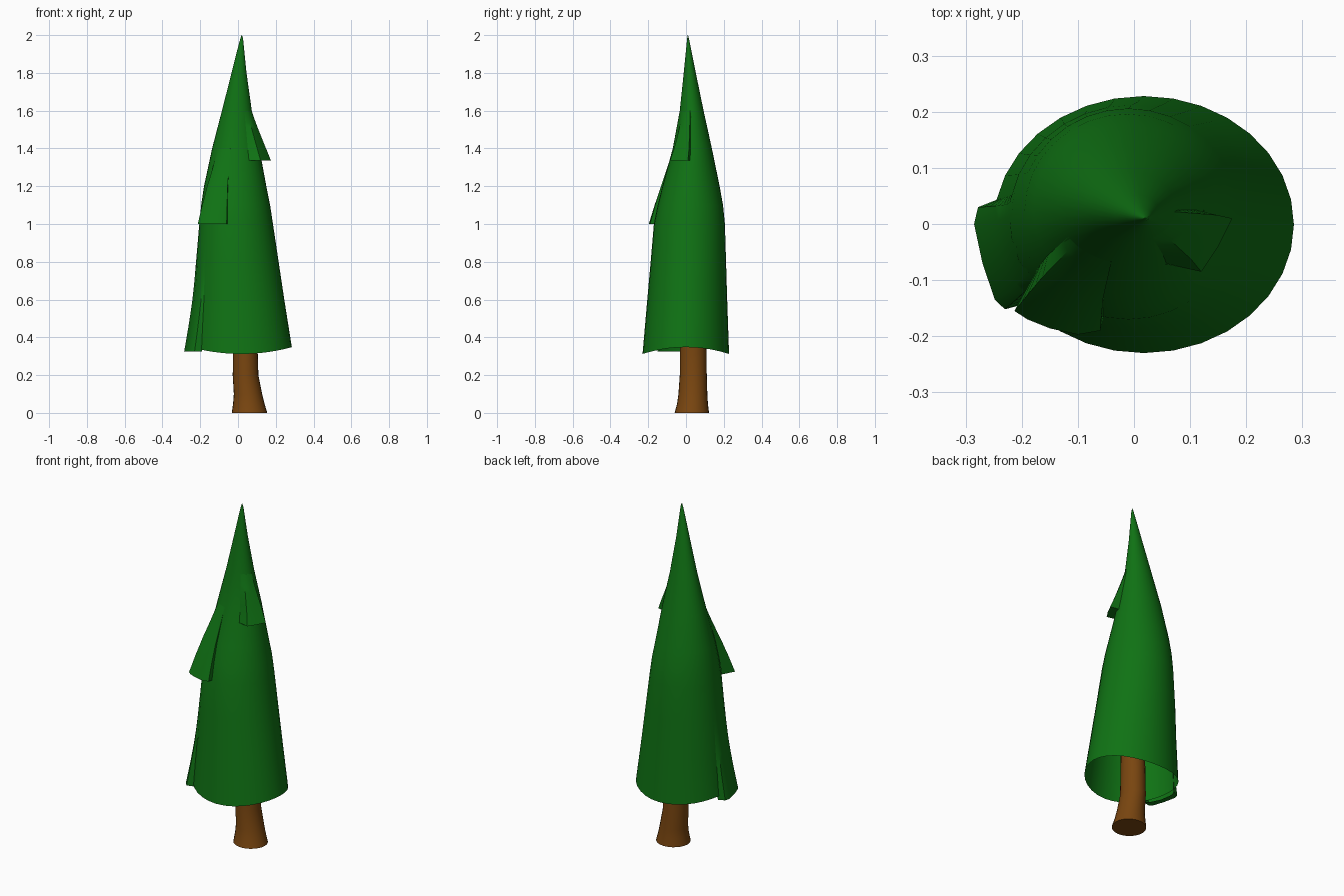
import bpy, bmesh
from math import sin, cos, pi, atan2, radians
from mathutils import Vector

if "Cube" in bpy.data.objects:
    bpy.data.objects.remove(bpy.data.objects["Cube"])


def material(name, colour):
    m = bpy.data.materials.new(name)
    m.use_nodes = True
    m.diffuse_color = colour
    m.node_tree.nodes["Principled BSDF"].inputs["Base Color"].default_value = colour
    return m


GREEN = material("needle green", (0.005, 0.17, 0.007, 1))
BROWN = material("bark brown", (0.19, 0.06, 0.005, 1))

# Cross-sections: height, min x, max x, min y, max y
CROWN = [
    (0.33, -0.25, 0.285, -0.23, 0.228), (0.6, -0.232, 0.245, -0.205, 0.218),
    (0.8, -0.222, 0.215, -0.187, 0.212), (1.0, -0.205, 0.185, -0.17, 0.206),
    (1.1, -0.195, 0.17, -0.15, 0.196), (1.2, -0.18, 0.15, -0.125, 0.178),
    (1.4, -0.137, 0.113, -0.07, 0.137), (1.6, -0.085, 0.073, -0.033, 0.093),
    (1.8, -0.034, 0.045, -0.012, 0.052), (1.92, -0.004, 0.033, 0.0, 0.028),
    (1.98, 0.012, 0.027, 0.006, 0.016), (2.0, 0.019, 0.021, 0.009, 0.011)]
TRUNK = [
    (0.0, -0.033, 0.155, -0.06, 0.122), (0.05, -0.026, 0.14, -0.047, 0.116),
    (0.1, -0.022, 0.128, -0.04, 0.113), (0.2, -0.028, 0.108, -0.033, 0.11),
    (0.33, -0.026, 0.104, -0.032, 0.108), (0.6, -0.022, 0.1, -0.03, 0.1)]


def section(rows, z):
    """Centre and half-widths of the cross-section at height z."""
    z = min(max(z, rows[0][0]), rows[-1][0])
    for a, b in zip(rows, rows[1:]):
        if z <= b[0]:
            t = (z - a[0]) / (b[0] - a[0])
            x0, x1, y0, y1 = (p + (q - p) * t for p, q in zip(a[1:], b[1:]))
            return (x0 + x1) / 2, (y0 + y1) / 2, (x1 - x0) / 2, (y1 - y0) / 2


def on_surface(rows, angle, z):
    cx, cy, rx, ry = section(rows, z)
    return Vector((cx + rx * cos(angle), cy + ry * sin(angle), z))


def finish(bm, name, mat):
    mesh = bpy.data.meshes.new(name)
    bmesh.ops.recalc_face_normals(bm, faces=bm.faces)
    bm.to_mesh(mesh)
    bm.free()
    mesh.materials.append(mat)
    ob = bpy.data.objects.new(name, mesh)
    bpy.context.collection.objects.link(ob)
    bpy.ops.object.select_all(action="DESELECT")
    ob.select_set(True)
    bpy.context.view_layer.objects.active = ob
    bpy.ops.object.shade_smooth_by_angle(angle=radians(35))
    return ob


def bridge(bm, rings, closed):
    for a, b in zip(rings, rings[1:]):
        n = len(a)
        for i in range(n if closed else n - 1):
            j = (i + 1) % n
            bm.faces.new((a[i], a[j], b[j], b[i]))


def loft(name, rows, mat, sides, cap_bottom=False, wave=0.0):
    bm = bmesh.new()
    rings = []
    for k, row in enumerate(rows):
        ring = []
        for i in range(sides):
            a = 2 * pi * i / sides
            p = on_surface(rows, a, row[0])
            if k == 0:
                p.z += wave * cos(2 * a)
            ring.append(bm.verts.new(p))
        rings.append(ring)
    bridge(bm, rings, True)
    if cap_bottom:
        bm.faces.new(rings[0])
    bm.faces.new(rings[-1])
    return finish(bm, name, mat)


def flap(name, z_low, z_top, edge, power=1.6, steps=8):
    """Branch flap: flares from the crown out to the given lower edge."""
    bm = bmesh.new()
    cx, cy, rx, ry = section(CROWN, z_low)
    angles = [atan2((y - cy) / ry, (x - cx) / rx) % (2 * pi) for x, y in edge]
    offsets = [Vector((x, y, z_low)) - on_surface(CROWN, a, z_low)
               for (x, y), a in zip(edge, angles)]
    rings = []
    for k in range(steps + 1):
        t = k / steps
        z = z_low + (z_top - z_low) * t
        rings.append([bm.verts.new(on_surface(CROWN, a, z) + o * (1 - t) ** power)
                      for a, o in zip(angles, offsets)])
    # Underside returning to the crown
    inner = [bm.verts.new(on_surface(CROWN, a, z_low)) for a in angles]
    bridge(bm, [inner] + rings, False)
    return finish(bm, name, GREEN)


loft("trunk", TRUNK, BROWN, 24, cap_bottom=True)
loft("crown", CROWN, GREEN, 32, wave=0.018)

# Upper flap on the left side
flap("upper_flap", 1.335, 1.6,
     [(0.1, 0.026), (0.175, 0.01), (0.15, -0.04), (0.12, -0.085), (0.055, -0.07)], 1.2)
# Middle flap on the front right
flap("middle_flap", 1.0, 1.4,
     [(-0.175, -0.085), (-0.213, -0.155), (-0.19, -0.17), (-0.15, -0.186),
      (-0.1, -0.197), (-0.06, -0.19), (-0.055, -0.16)], 1.2)
# Lower flap on the right side
flap("lower_flap", 0.325, 0.85,
     [(-0.24, 0.045), (-0.278, 0.03), (-0.285, 0.0), (-0.27, -0.07),
      (-0.248, -0.135), (-0.23, -0.152), (-0.19, -0.14)], 1.8)
